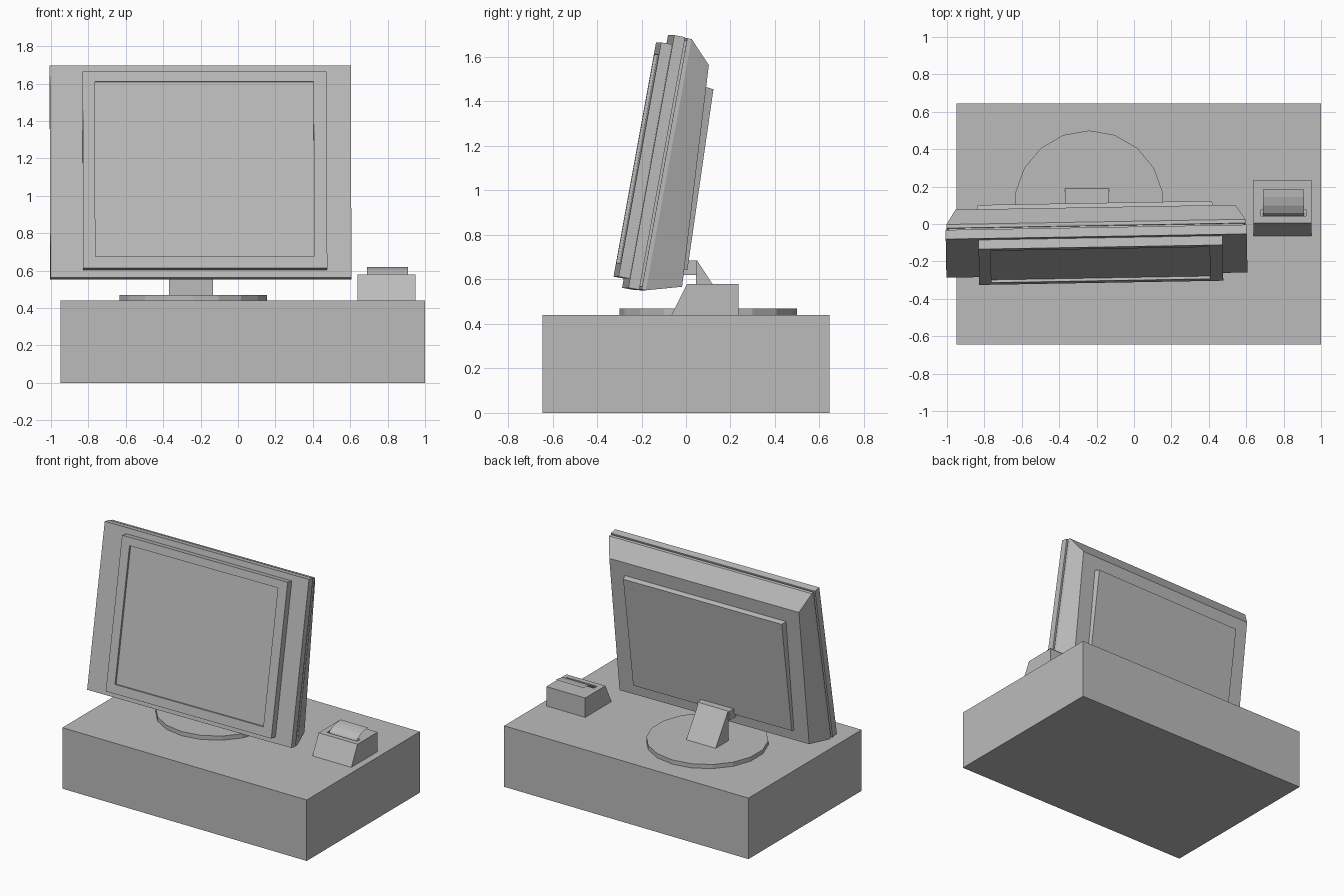
import bpy, bmesh, math
from mathutils import Matrix

cube = bpy.data.objects.get("Cube")
if cube:
    bpy.data.objects.remove(cube, do_unlink=True)

grey = bpy.data.materials.new("plain_grey")
grey.use_nodes = True
grey.diffuse_color = (0.5, 0.5, 0.5, 1)
grey.node_tree.nodes["Principled BSDF"].inputs["Base Color"].default_value = (0.5, 0.5, 0.5, 1)

# The display leans back and is turned very slightly
display_pose = (Matrix.Translation((-0.2, -0.17, 1.13))
                @ Matrix.Rotation(math.radians(1), 4, 'Z')
                @ Matrix.Rotation(math.radians(-10.3), 4, 'X'))


def finish(name, bm, pose=None):
    bmesh.ops.recalc_face_normals(bm, faces=bm.faces)
    mesh = bpy.data.meshes.new(name)
    bm.to_mesh(mesh)
    bm.free()
    mesh.materials.append(grey)
    obj = bpy.data.objects.new(name, mesh)
    bpy.context.collection.objects.link(obj)
    if pose:
        obj.matrix_world = pose
    return obj


def loft(name, rings, pose=None):
    """Skin a list of equal point loops and cap both ends."""
    bm = bmesh.new()
    loops = [[bm.verts.new(p) for p in ring] for ring in rings]
    for a, b in zip(loops, loops[1:]):
        for i in range(len(a)):
            j = (i + 1) % len(a)
            bm.faces.new((a[i], a[j], b[j], b[i]))
    bm.faces.new(loops[0])
    bm.faces.new(loops[-1])
    return finish(name, bm, pose)


def rect(x0, x1, h0, h1, d_low, d_high=None):
    """Upright rectangle at a depth, optionally leaning."""
    d_high = d_low if d_high is None else d_high
    return [(x0, d_low, h0), (x1, d_low, h0), (x1, d_high, h1), (x0, d_high, h1)]


def box(name, x0, x1, y0, y1, z0, z1, pose=None):
    return loft(name, [rect(x0, x1, z0, z1, y0), rect(x0, x1, z0, z1, y1)], pose)


def prism(name, x0, x1, profile):
    return loft(name, [[(x, y, z) for y, z in profile] for x in (x0, x1)])


# Cabinet
box("cabinet", -0.95, 1.0, -0.645, 0.645, 0, 0.44)

# Stand: round foot, sloping arm, hinge
bm = bmesh.new()
bmesh.ops.create_cone(bm, cap_ends=True, segments=18, radius1=0.4, radius2=0.4, depth=0.03,
                      matrix=Matrix.Translation((-0.24, 0.1, 0.455)))
finish("stand_foot", bm)
prism("stand_arm", -0.37, -0.135, [(0.045, 0.47), (0.19, 0.47), (0.05, 0.685), (0.045, 0.685)])
box("stand_hinge", -0.38, -0.125, -0.04, 0.05, 0.62, 0.685)

# Display: outer frame, groove, tapered back shell
box("display_frame", -0.805, 0.805, 0, 0.05, -0.577, 0.577, display_pose)
box("display_groove", -0.79, 0.79, 0.05, 0.06, -0.562, 0.562, display_pose)
loft("display_shell", [rect(-0.8, 0.8, -0.574, 0.574, 0.06),
                       rect(-0.8, 0.8, -0.574, 0.574, 0.08),
                       rect(-0.75, 0.745, -0.529, 0.473, 0.238, 0.178)], display_pose)
loft("rear_panel", [rect(-0.645, 0.635, -0.46, 0.375, 0.21, 0.17),
                    rect(-0.63, 0.62, -0.45, 0.37, 0.25, 0.22)], display_pose)

# Bezel with the screen set into it
bm = bmesh.new()
outer, inner = (-0.63, 0.675, -0.535, 0.535), (-0.565, 0.605, -0.472, 0.479)
rings = [[bm.verts.new(p) for p in rect(*size, depth)]
         for size, depth in ((outer, 0), (outer, -0.05), (inner, -0.05), (inner, -0.035))]
for a, b in zip(rings, rings[1:]):
    for i in range(4):
        j = (i + 1) % 4
        bm.faces.new((a[i], a[j], b[j], b[i]))
bm.faces.new(rings[-1])
bm.faces.new(rings[0])
finish("bezel_and_screen", bm, display_pose)

# Small slip printer with a slot and a curling paper sheet
printer = prism("printer_body", 0.64, 0.95,
                [(-0.065, 0.44), (0.235, 0.44), (0.235, 0.58), (0.005, 0.58)])
cutter = box("slot_cutter", 0.68, 0.92, 0.042, 0.077, 0.55, 0.62)
cutter.hide_render = True
cutter.hide_viewport = True
cut = printer.modifiers.new("slot", 'BOOLEAN')
cut.operation = 'DIFFERENCE'
cut.solver = 'EXACT'
cut.object = cutter

bm = bmesh.new()
path = [(0.045, 0.56), (0.06, 0.585), (0.1, 0.606), (0.145, 0.617), (0.185, 0.62)]
rows = [[bm.verts.new((x, y, z)) for x in (0.69, 0.91)] for y, z in path]
for a, b in zip(rows, rows[1:]):
    bm.faces.new((a[0], a[1], b[1], b[0]))
finish("paper_sheet", bm)
